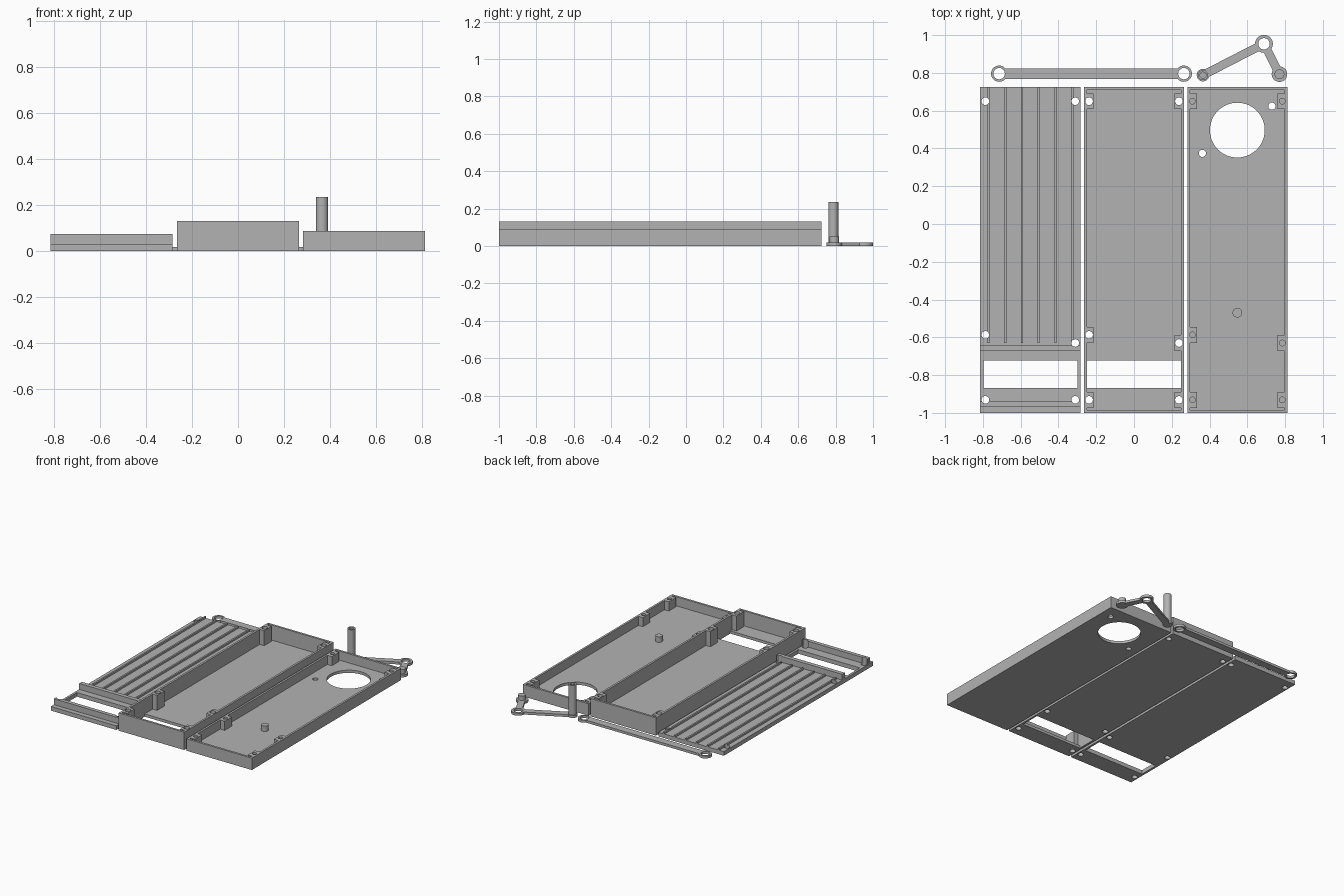
import bpy, bmesh, math
from mathutils import Vector

if "Cube" in bpy.data.objects:
    bpy.data.objects.remove(bpy.data.objects["Cube"])

grey = bpy.data.materials.new("plain_grey")
grey.diffuse_color = (0.45, 0.45, 0.45, 1)
grey.use_nodes = True
grey.node_tree.nodes["Principled BSDF"].inputs["Base Color"].default_value = grey.diffuse_color
Y0, Y1 = -1.0, 0.725          # shared panel length
LINK_H = 0.018


def prism(name, pts, z0, z1):
    """Extrude a closed outline from z0 to z1."""
    bm = bmesh.new()
    face = bm.faces.new([bm.verts.new((x, y, z0)) for x, y in pts])
    out = bmesh.ops.extrude_face_region(bm, geom=[face])["geom"]
    for v in out:
        if isinstance(v, bmesh.types.BMVert):
            v.co.z = z1
    bmesh.ops.recalc_face_normals(bm, faces=bm.faces)
    mesh = bpy.data.meshes.new(name)
    bm.to_mesh(mesh)
    bm.free()
    ob = bpy.data.objects.new(name, mesh)
    bpy.context.collection.objects.link(ob)
    mesh.materials.append(grey)
    return ob


def box(name, x0, x1, y0, y1, z0, z1):
    return prism(name, [(x0, y0), (x1, y0), (x1, y1), (x0, y1)], z0, z1)


def rod(name, x, y, r, z0, z1, n=40):
    ring = [(x + r * math.cos(2 * math.pi * i / n), y + r * math.sin(2 * math.pi * i / n))
            for i in range(n)]
    return prism(name, ring, z0, z1)


def combine(ob, others, op):
    """Apply a boolean with each helper, then remove the helper."""
    bpy.context.view_layer.objects.active = ob
    for other in others:
        m = ob.modifiers.new("cut", "BOOLEAN")
        m.operation, m.solver, m.object = op, "EXACT", other
        bpy.ops.object.modifier_apply(modifier=m.name)
        bpy.data.objects.remove(other)


def smooth(ob):
    bpy.ops.object.select_all(action="DESELECT")
    ob.select_set(True)
    bpy.context.view_layer.objects.active = ob
    bpy.ops.object.shade_smooth_by_angle(angle=math.radians(30))


def screw_points(cx):
    """Three screws per side; the middle pair is staggered."""
    return [(cx + s * 0.238, y) for s, ys in ((-1, (-0.931, -0.587, 0.65)),
                                              (1, (-0.931, -0.63, 0.65))) for y in ys]


def tray(name, cx, height, floor):
    """Open box whose cavity outline steps in around the screw bosses."""
    ob = box(name, cx - 0.265, cx + 0.265, Y0, Y1, 0, height)
    wall, boss = 0.25, 0.214
    pts = []
    for s, ys in ((1, (-0.931, -0.63, 0.65)), (-1, (0.65, -0.587, -0.931))):
        ends = (Y0 + 0.016, Y1 - 0.016)
        pts.append((cx + s * wall, ends[0] if s > 0 else ends[1]))
        for y in ys:
            a, b = y - s * 0.042, y + s * 0.042
            pts += [(cx + s * wall, a), (cx + s * boss, a),
                    (cx + s * boss, b), (cx + s * wall, b)]
        pts.append((cx + s * wall, ends[1] if s > 0 else ends[0]))
    combine(ob, [prism("cavity", pts, floor, height + 0.1)], "DIFFERENCE")
    return ob


# Deep middle tray with a slot and through screw holes
mid = tray("middle_tray", 0, 0.13, 0.02)
cuts = [rod("hole", x, y, 0.02, -0.1, 0.3) for x, y in screw_points(0)]
cuts.append(box("slot", -0.25, 0.25, -0.868, -0.722, -0.1, 0.1))
combine(mid, cuts, "DIFFERENCE")
smooth(mid)

# Shallow right tray with a round opening and blind screw holes
RX = 0.547
right = tray("right_tray", RX, 0.087, 0.02)
cuts = [rod("hole", x, y, 0.015, 0.025, 0.3) for x, y in screw_points(RX)]
cuts += [rod("opening", RX, 0.497, 0.145, -0.1, 0.3, 72),
         rod("hole", 0.73, 0.624, 0.019, -0.1, 0.3),
         rod("hole", 0.362, 0.374, 0.019, -0.1, 0.3)]
combine(right, cuts, "DIFFERENCE")
smooth(right)
smooth(rod("floor_peg", RX, -0.47, 0.025, 0.015, 0.06))

# Left cover plate with raised cross rails, ribs, slot and screw holes
LX = -0.549
cover = box("left_cover", LX - 0.265, LX + 0.265, Y0, Y1, 0, 0.03)
extra = [box("rail", LX - 0.265, LX + 0.265, a, b, 0.02, 0.073)
         for a, b in ((-0.672, -0.642), (-0.965, -0.937))]
extra += [box("rib", LX + x - 0.006, LX + x + 0.006, -0.63, Y1, 0.02, 0.043)
          for x in (-0.222, -0.133, -0.044, 0.044, 0.133, 0.222)]
combine(cover, extra, "UNION")
cuts = [rod("hole", x, y, 0.02, -0.1, 0.3) for x, y in screw_points(LX)]
cuts.append(box("slot", LX - 0.249, LX + 0.249, -0.868, -0.722, -0.1, 0.1))
combine(cover, cuts, "DIFFERENCE")
smooth(cover)


def link_bar(name, a, b, width):
    a, b = Vector(a), Vector(b)
    d = (b - a).normalized()
    n = Vector((-d.y, d.x)) * width / 2
    return prism(name, [tuple(p) for p in (a - n, b - n, b + n, a + n)], 0, LINK_H)


# Long straight link with an eye at each end
A, B = (-0.714, 0.796), (0.264, 0.796)
link = link_bar("long_link", A, B, 0.055)
combine(link, [rod("eye", *p, 0.043, 0, LINK_H) for p in (A, B)], "UNION")
combine(link, [rod("hole", *p, 0.03, -0.1, 0.1) for p in (A, B)], "DIFFERENCE")
smooth(link)

# Bent crank link with an eye, a tall post and a short peg
E, P, Q = (0.688, 0.954), (0.365, 0.788), (0.77, 0.793)
crank = link_bar("crank_link", P, E, 0.045)
combine(crank, [link_bar("arm", E, Q, 0.045), rod("eye", *E, 0.047, 0, LINK_H),
                rod("foot", *P, 0.033, 0, LINK_H), rod("foot", *Q, 0.041, 0, LINK_H),
                rod("post", *P, 0.027, 0.005, 0.235), rod("peg", *Q, 0.026, 0.005, 0.05)],
        "UNION")
combine(crank, [rod("hole", *E, 0.03, -0.1, 0.1), rod("bore", *P, 0.016, 0.16, 0.3)],
        "DIFFERENCE")
smooth(crank)
